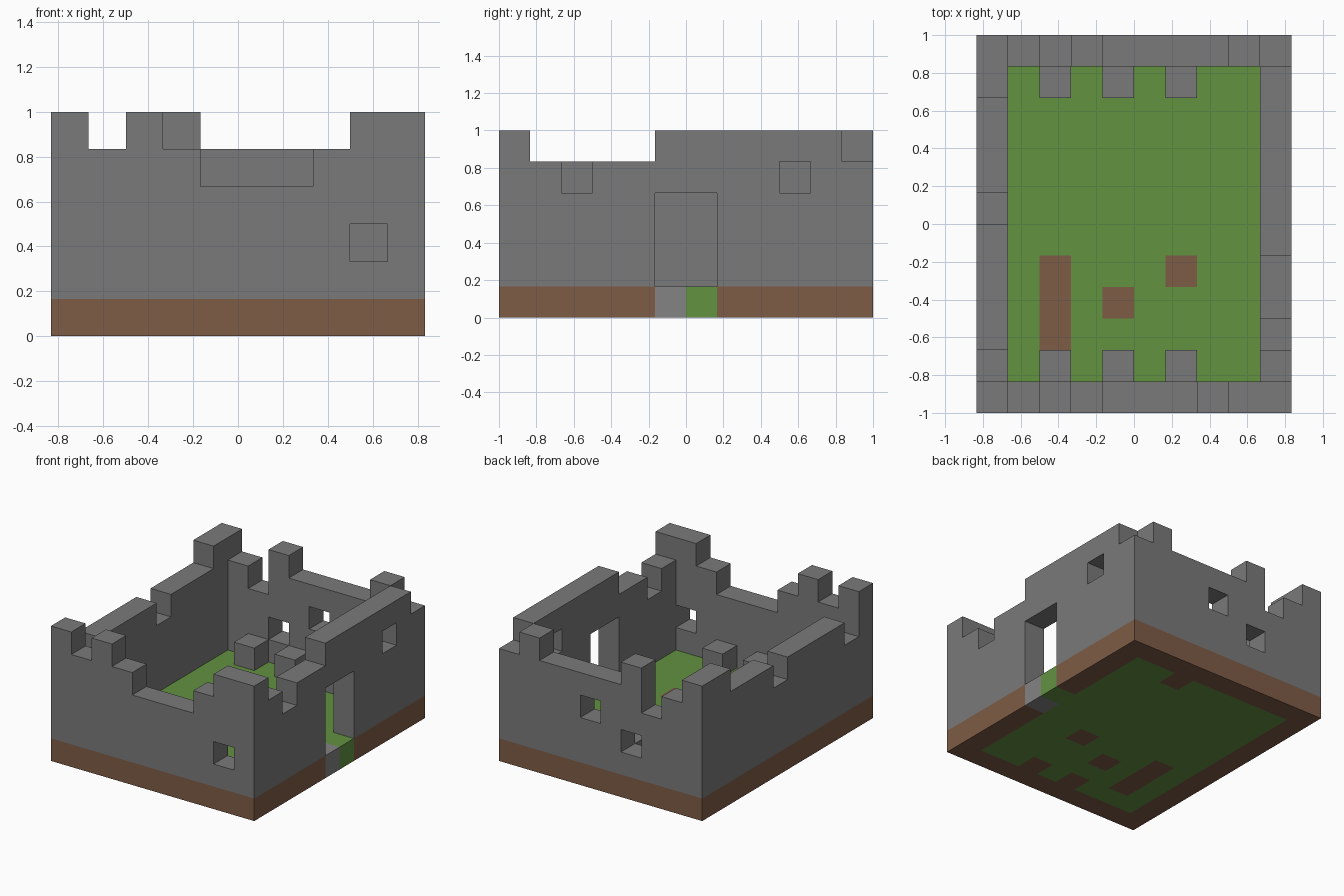
import bpy
import bmesh
from mathutils import Vector

U = 1 / 6            # one building block
NX, NY = 10, 12      # footprint in blocks

cube = bpy.data.objects.get("Cube")
if cube:
    bpy.data.objects.remove(cube, do_unlink=True)


def material(name, rgb):
    mat = bpy.data.materials.new(name)
    mat.use_nodes = True
    color = (*rgb, 1)
    mat.diffuse_color = color
    mat.node_tree.nodes["Principled BSDF"].inputs["Base Color"].default_value = color
    return mat


stone = material("stone grey", (0.195, 0.195, 0.195))
grass = material("grass green", (0.122, 0.287, 0.051))
earth = material("earth brown", (0.209, 0.107, 0.061))
sill = material("doorstep grey", (0.23, 0.23, 0.235))


def place(x, y, z):
    """Block coordinates, counted from the front corner, to world space."""
    return Vector(((x - NX / 2) * U, (y - NY / 2) * U, z * U))


def slab(name, quads, depth, mats):
    """Weld a sheet of block-sized quads and extrude it into a solid."""
    bm = bmesh.new()
    for quad in quads:
        bm.faces.new([bm.verts.new(place(*p)) for p in quad])
    bmesh.ops.remove_doubles(bm, verts=bm.verts, dist=U / 100)
    sheet = list(bm.faces)
    out = bmesh.ops.extrude_face_region(bm, geom=sheet, use_keep_orig=True)
    moved = [g for g in out["geom"] if isinstance(g, bmesh.types.BMVert)]
    bmesh.ops.translate(bm, verts=moved, vec=Vector(depth) * U)
    bmesh.ops.recalc_face_normals(bm, faces=bm.faces)
    mesh = bpy.data.meshes.new(name)
    bm.to_mesh(mesh)
    bm.free()
    for mat in mats:
        mesh.materials.append(mat)
    obj = bpy.data.objects.new(name, mesh)
    bpy.context.collection.objects.link(obj)
    return obj


def wall(name, heights, point, depth, start=0, openings=()):
    """Ruined wall: one height per block column, with open cells left out."""
    quads = []
    for i, height in enumerate(heights, start):
        for k in range(1, height):
            if (i, k) not in openings:
                quads.append([point(i, k), point(i + 1, k),
                              point(i + 1, k + 1), point(i, k + 1)])
    slab(name, quads, depth, [stone])


# Front and back walls with windows
wall("front_wall", [6, 5, 6, 5, 4, 4, 4, 5, 6, 6],
     lambda i, k: (i, 0, k), (0, 1, 0), openings={(8, 2)})
wall("back_wall", [6, 5, 4, 6, 5, 5, 5, 5, 6, 5],
     lambda i, k: (i, NY - 1, k), (0, 1, 0), openings={(3, 2), (5, 3)})

# Side walls between them, with doorway and window on the left side
doorway = {(i, k) for i in (5, 6) for k in (1, 2, 3)}
wall("left_wall", [5, 4, 5, 5] + [6] * 6,
     lambda i, k: (NX - 1, i, k), (1, 0, 0), start=1, openings=doorway | {(9, 4)})
wall("right_wall", [4, 5, 5, 5, 5, 4, 5, 5, 5, 6],
     lambda i, k: (0, i, k), (1, 0, 0), start=1)

# Ground slab, coloured block by block
floor = slab("ground", [[(x, y, 0), (x + 1, y, 0), (x + 1, y + 1, 0), (x, y + 1, 0)]
                        for x in range(NX) for y in range(NY)],
             (0, 0, 1), [earth, grass, sill])
bare = {(2, 2), (2, 3), (2, 4), (4, 3), (6, 4), (4, 1), (6, 1), (6, 10)}
for face in floor.data.polygons:
    inner = face.center - face.normal * U / 2
    cell = (int(inner.x / U + NX / 2), int(inner.y / U + NY / 2))
    inside = 0 < cell[0] < NX - 1 and 0 < cell[1] < NY - 1
    if cell == (NX - 1, 5):
        face.material_index = 2
    elif cell == (NX - 1, 6) or (inside and cell not in bare):
        face.material_index = 1

# Low stone blocks along the inside of the front and back walls
for side, y in (("front", 1), ("back", NY - 2)):
    for n, x in enumerate((2, 4, 6), 1):
        slab(f"{side}_block_{n}",
             [[(x, y, 1), (x + 1, y, 1), (x + 1, y + 1, 1), (x, y + 1, 1)]],
             (0, 0, 1), [stone])
